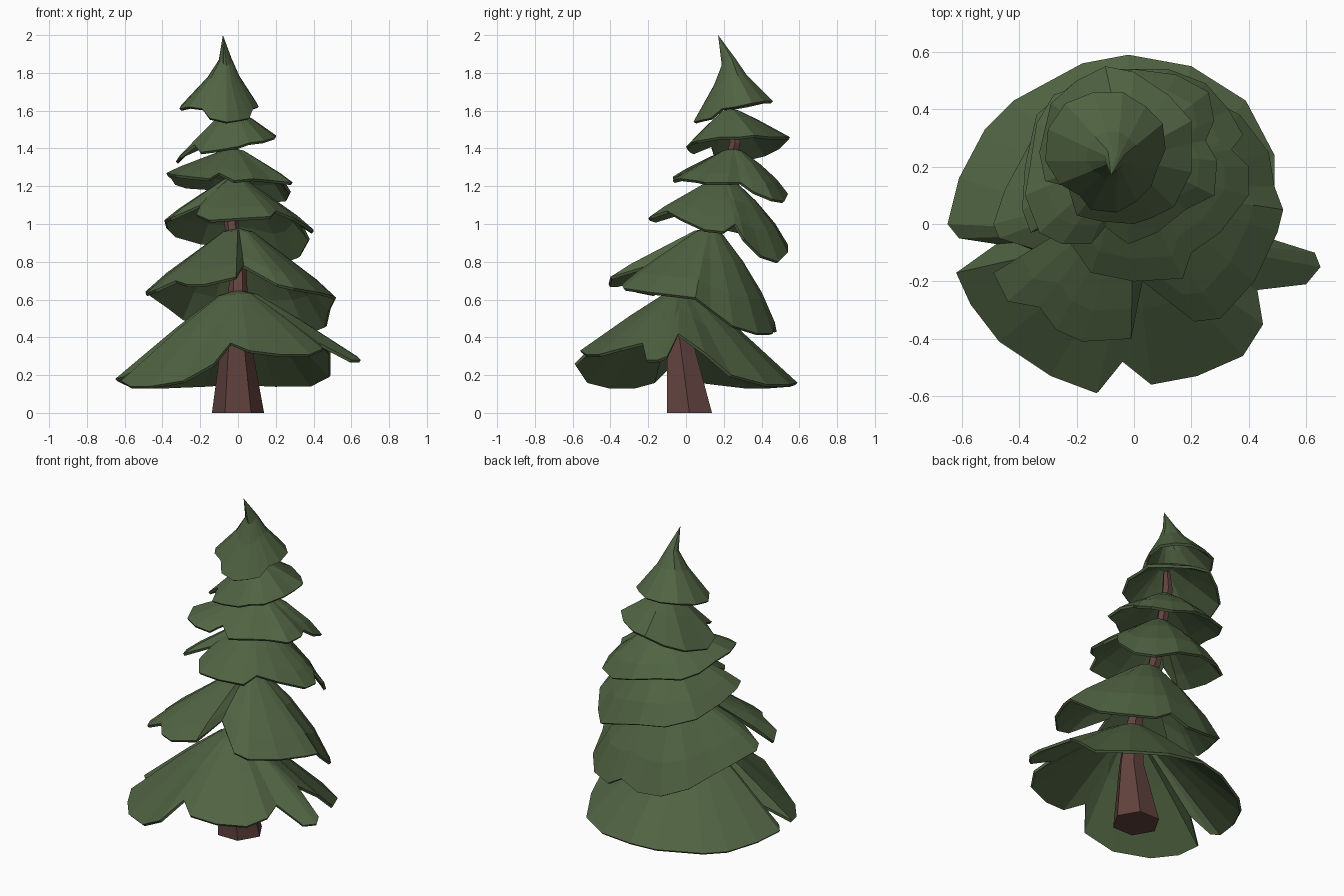
import bpy, bmesh, math
from mathutils import Vector


def material(name, rgb):
    m = bpy.data.materials.new(name)
    m.diffuse_color = (*rgb, 1)
    return m


GREEN = material("needles", (0.08, 0.125, 0.055))
BROWN = material("bark", (0.12, 0.055, 0.048))


def finish(bm, name, mat):
    mesh = bpy.data.meshes.new(name)
    bm.to_mesh(mesh)
    bm.free()
    mesh.materials.append(mat)
    ob = bpy.data.objects.new(name, mesh)
    bpy.context.collection.objects.link(ob)
    return ob


def bridge(bm, a, b):
    n = len(a)
    for i in range(n):
        j = (i + 1) % n
        bm.faces.new((a[i], b[i], b[j], a[j]))


FLAT = ((0.16, 0.06), (0.5, 0.42))
DROOPING = ((0.16, 0.06), (0.5, 0.42), (0.8, 0.74))


def branch_tier(name, centre, rim, steps=FLAT, tip=None):
    """Thin ragged skirt from a peak down to a rim outline.
    steps = (outward fraction, downward fraction) of the rings between.
    With DROOPING, the low parts of the rim hang down only near the edge."""
    bm = bmesh.new()
    c = Vector(centre)
    mean = sum(p[2] for p in rim) / len(rim)
    peak = bm.verts.new(tip or centre)
    rings = []
    for t, h in (*steps, (1, 1)):
        ring = []
        for x, y, z in rim:
            height = c.z + (z - c.z) * h
            if steps is DROOPING and z < mean:
                height = c.z + (mean - c.z) * h + (z - mean) * t ** 3
            ring.append(bm.verts.new((c.x + (x - c.x) * t, c.y + (y - c.y) * t, height)))
        rings.append(ring)
    first = rings[0]
    for i in range(len(first)):
        bm.faces.new((peak, first[i], first[(i + 1) % len(first)]))
    for a, b in zip(rings, rings[1:]):
        bridge(bm, a, b)
    ob = finish(bm, name, GREEN)
    s = ob.modifiers.new("thickness", 'SOLIDIFY')
    s.thickness = 0.016
    s.offset = -1
    return ob


# Bent, tapering six-sided trunk
bm = bmesh.new()
rings = []
for x, y, z, r in ((0, .018, 0, .138), (-.01, -.035, .4, .075), (0, 0, .65, .05),
                   (0, .06, .8, .042), (-.035, .14, 1.0, .038),
                   (-.03, .26, 1.43, .032), (-.04, .24, 1.56, .02)):
    rings.append([bm.verts.new((x + r * math.cos(k * math.pi / 3),
                                y + r * math.sin(k * math.pi / 3), z)) for k in range(6)])
for a, b in zip(rings, rings[1:]):
    bridge(bm, b, a)
bm.faces.new(rings[0][::-1])
bm.faces.new(rings[-1])
bmesh.ops.recalc_face_normals(bm, faces=bm.faces)
finish(bm, "trunk", BROWN)

# Branch tiers, rim outlines run anticlockwise from the right
branch_tier("tier_1", (0, -.03, .65), (
    (.65, -.15, .28), (.63, -.1, .30), (.44, -.04, .42), (.49, .1, .32),
    (.49, .24, .2), (.39, .43, .15), (.2, .55, .15), (-.02, .59, .16),
    (-.18, .56, .15), (-.42, .43, .14), (-.52, .33, .14), (-.61, .16, .16),
    (-.65, 0, .18), (-.61, -.05, .19), (-.48, -.07, .27), (-.62, -.17, .17),
    (-.57, -.28, .14), (-.47, -.41, .14), (-.29, -.53, .17), (-.13, -.59, .26),
    (-.04, -.48, .37), (.06, -.56, .33), (.22, -.53, .31), (.38, -.46, .31),
    (.45, -.35, .34), (.43, -.23, .37), (.6, -.21, .28)))

branch_tier("tier_2", (0, .13, .98), (
    (.52, .05, .61), (.49, .13, .55), (.47, .25, .46), (.37, .38, .42),
    (.22, .46, .42), (.12, .47, .48), (0, .48, .43), (-.15, .47, .44), (-.3, .4, .5),
    (-.38, .25, .56), (-.45, .12, .61), (-.49, 0, .64), (-.47, -.05, .66),
    (-.34, -.09, .73), (-.49, -.17, .63), (-.44, -.27, .65), (-.33, -.29, .7),
    (-.27, -.37, .68), (-.18, -.41, .68), (-.01, -.4, .72), (.03, -.2, .78),
    (.21, -.34, .68), (.3, -.33, .66), (.42, -.2, .64), (.5, -.03, .62)), DROOPING)

branch_tier("tier_3", (-.02, .2, 1.25), (
    (.4, .2, .96), (.34, .26, 1.0), (.38, .31, .92), (.33, .4, .83),
    (.25, .49, .8), (.12, .54, .85), (-.05, .54, .89), (-.2, .5, .9),
    (-.34, .38, .94), (-.38, .2, .98), (-.39, .05, 1.02), (-.36, -.03, 1.03),
    (-.2, .02, 1.1), (-.22, -.07, 1.05), (-.15, -.17, 1.02), (0, -.2, 1.03),
    (.17, -.19, 1.04), (.2, -.1, 1.07), (.3, -.03, 1.03), (.4, .1, .97)), DROOPING)

branch_tier("tier_4", (-.02, .25, 1.4), (
    (.29, .22, 1.22), (.25, .29, 1.22), (.28, .36, 1.17), (.26, .46, 1.13),
    (.15, .52, 1.12), (0, .54, 1.16), (-.15, .5, 1.19), (-.28, .45, 1.2),
    (-.34, .35, 1.22), (-.36, .22, 1.25), (-.38, .1, 1.27), (-.33, -.03, 1.26),
    (-.25, -.07, 1.25), (-.15, -.07, 1.24), (-.1, -.01, 1.27), (-.02, -.07, 1.23),
    (.08, -.03, 1.24), (.18, .05, 1.23), (.28, .1, 1.22)), DROOPING)

branch_tier("tier_5", (-.03, .23, 1.61), (
    (.2, .28, 1.46), (.2, .36, 1.47), (.12, .45, 1.46), (0, .53, 1.46),
    (-.1, .55, 1.46), (-.2, .5, 1.41), (-.29, .42, 1.37), (-.33, .25, 1.33),
    (-.31, .15, 1.36), (-.23, .13, 1.42), (-.2, .03, 1.38), (-.12, .01, 1.39),
    (0, 0, 1.41), (.06, .02, 1.43), (.14, .06, 1.44), (.2, .18, 1.46)))

# Crown with its pointed, leaning tip
branch_tier("crown", (-.06, .22, 2.0), (
    (.11, .26, 1.62), (.1, .35, 1.64), (.04, .41, 1.65), (-.04, .46, 1.65),
    (-.14, .46, 1.65), (-.24, .42, 1.65), (-.3, .33, 1.63), (-.31, .22, 1.61),
    (-.26, .14, 1.62), (-.19, .1, 1.61), (-.15, .05, 1.56), (-.06, .04, 1.54),
    (.01, .08, 1.55), (.06, .13, 1.56), (.08, .19, 1.61)),
    steps=((.17, .35), (.42, .6)), tip=(-.08, .17, 2.0))
